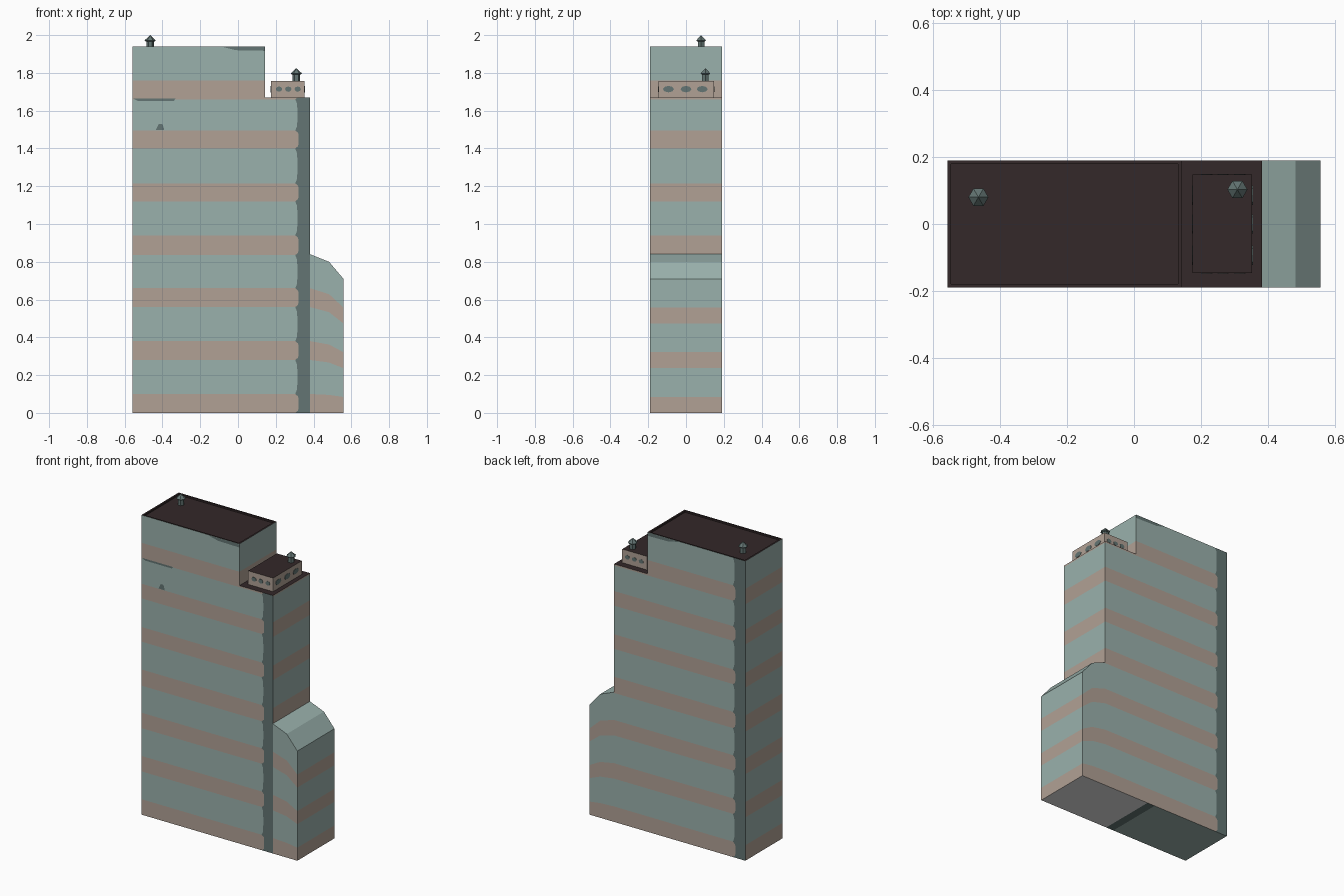
import bpy, bmesh, math
from mathutils import Vector, Matrix

if "Cube" in bpy.data.objects:
    bpy.data.objects.remove(bpy.data.objects["Cube"])


def make_material(name, rgb):
    lin = [((c / 255 + 0.055) / 1.055) ** 2.4 for c in rgb]
    m = bpy.data.materials.new(name)
    m.diffuse_color = (*lin, 1)
    m.use_nodes = True
    m.node_tree.nodes["Principled BSDF"].inputs["Base Color"].default_value = m.diffuse_color
    return m


MATS = [make_material("pale teal", (154, 177, 172)),
        make_material("dusty brown", (177, 161, 149)),
        make_material("dark teal", (99, 117, 115)),
        make_material("roof brown black", (51, 40, 41)),
        make_material("underside pale grey", (228, 228, 228))]
TEAL, BROWN, DARK, ROOF, GREY = range(5)

X0, X1, X2, X3 = -0.558, 0.143, 0.382, 0.558     # left, step, tower right, annex right
Y = 0.19
STEP, TOP, ANNEX = 1.67, 1.94, 0.84
BANDS = [0, 0.10, 0.28, 0.38, 0.56, 0.66, 0.835, 0.94, 1.12, 1.215, 1.40, 1.495, 1.66, 1.76, TOP]


def finish(bm, name):
    me = bpy.data.meshes.new(name)
    bmesh.ops.remove_doubles(bm, verts=bm.verts, dist=1e-5)
    bm.to_mesh(me)
    bm.free()
    for m in MATS:
        me.materials.append(m)
    ob = bpy.data.objects.new(name, me)
    bpy.context.collection.objects.link(ob)
    return ob


def face(bm, pts, out, mat):
    """Polygon whose normal points towards 'out'."""
    f = bm.faces.new([bm.verts.new(p) for p in pts])
    f.normal_update()
    if f.normal.dot(Vector(out)) < 0:
        f.normal_flip()
    f.material_index = mat


def wall_y(bm, y, a0, a1, b0, b1, z0, z1, mat):
    """Wall piece facing front or back; x runs a0..b0 at z0 and a1..b1 at z1."""
    face(bm, [(a0, y, z0), (b0, y, z0), (b1, y, z1), (a1, y, z1)], (0, y, 0), mat)


def wall_x(bm, x, z0, z1, mat, out):
    face(bm, [(x, -Y, z0), (x, Y, z0), (x, Y, z1), (x, -Y, z1)], (out, 0, 0), mat)


def flat(bm, x0, x1, z, mat, out=1, y=Y):
    face(bm, [(x0, -y, z), (x1, -y, z), (x1, y, z), (x0, y, z)], (0, 0, out), mat)


# Tower: banded walls with a scalloped dark corner strip
bm = bmesh.new()
for i, (lo, hi) in enumerate(zip(BANDS, BANDS[1:])):
    col = BROWN if i % 2 == 0 else TEAL
    bulge = 0.018 if col == BROWN else 0.011

    def edge(z):
        t = (z - lo) / (hi - lo)
        return 0.303 + bulge * (max(0, 1 - (2 * t - 1) ** 4)) ** 0.5

    cuts = [lo + (hi - lo) * k / 8 for k in range(9)]
    if lo < STEP < hi:
        cuts = sorted(cuts + [STEP])
    for z0, z1 in zip(cuts, cuts[1:]):
        e0, e1 = edge(z0), edge(z1)
        low = z1 <= STEP + 1e-6
        right = X2 if low else X1
        if low:
            wall_y(bm, -Y, X0, X0, e0, e1, z0, z1, col)
            wall_y(bm, -Y, e0, e1, X2, X2, z0, z1, DARK)
        else:
            wall_y(bm, -Y, X0, X0, X1, X1, z0, z1, col)
        b0, b1 = -0.166 - e0, -0.166 - e1
        wall_y(bm, Y, b0, b1, right, right, z0, z1, col)
        wall_y(bm, Y, X0, X0, b0, b1, z0, z1, DARK)
    # side walls
    wall_x(bm, X0, lo, hi, col, -1)
    if hi > ANNEX and lo < STEP:
        wall_x(bm, X2, max(lo, ANNEX), min(hi, STEP), col, 1)
    if hi > STEP:
        wall_x(bm, X1, max(lo, STEP), hi, col, 1)
# underside
flat(bm, X0, 0.0, 0, TEAL, -1)
flat(bm, 0.0, 0.055, 0, DARK, -1)
flat(bm, 0.055, X2, 0, GREY, -1)
finish(bm, "tower_walls")

# Roofs: low step, and upper roof with a thin sunken rim
bm = bmesh.new()
flat(bm, X1, X2, STEP, ROOF)
finish(bm, "lower_roof")
bm = bmesh.new()
flat(bm, X0, X1, TOP, ROOF)
inner = bm.faces[:]
bmesh.ops.inset_region(bm, faces=inner, thickness=0.011, use_boundary=True,
                       use_even_offset=True)
ext = bmesh.ops.extrude_face_region(bm, geom=inner)
bmesh.ops.translate(bm, verts=[v for v in ext["geom"] if isinstance(v, bmesh.types.BMVert)],
                    vec=(0, 0, -0.01))
bmesh.ops.delete(bm, geom=[f for f in inner if f.is_valid], context="FACES_ONLY")
for f in bm.faces:
    f.material_index = ROOF
finish(bm, "upper_roof")

# Annex with sloping shoulder; its bands follow the roof slope
bm = bmesh.new()
profile = [(X2, ANNEX), (0.482, 0.80), (X3, 0.71)]
levels = BANDS[:6] + [ANNEX]
for (xa, ta), (xb, tb) in zip(profile, profile[1:]):
    for i, (lo, hi) in enumerate(zip(levels, levels[1:])):
        col = BROWN if i % 2 == 0 else TEAL
        sa, sb = ta / ANNEX, tb / ANNEX
        for y in (-Y, Y):
            face(bm, [(xa, y, lo * sa), (xb, y, lo * sb), (xb, y, hi * sb), (xa, y, hi * sa)],
                 (0, y, 0), col)
        if xb == X3:
            wall_x(bm, X3, lo * sb, hi * sb, col, 1)
    face(bm, [(xa, -Y, ta), (xb, -Y, tb), (xb, Y, tb), (xa, Y, ta)], (0, 0, 1), TEAL)
flat(bm, X2, X3, 0, GREY, -1)
finish(bm, "annex")

# Penthouse box with dark roof
PX, PW, PD, PH = 0.264, 0.178, 0.294, 0.088
bm = bmesh.new()
bmesh.ops.create_cube(bm, size=1, matrix=Matrix.Translation((PX, 0.001, STEP + PH / 2))
                      @ Matrix.Diagonal((PW, PD, PH, 1)))
bm.normal_update()
for f in bm.faces:
    f.material_index = ROOF if f.normal.z > 0.5 else BROWN
finish(bm, "penthouse")


# Octagonal window plates on all four penthouse sides
def window(bm, pos, angle, w, h):
    m = (Matrix.Translation(pos) @ Matrix.Rotation(angle, 4, "Z")
         @ Matrix.Diagonal((w, 1, h, 1)) @ Matrix.Rotation(math.pi / 2, 4, "X"))
    bmesh.ops.create_cone(bm, cap_ends=True, segments=8, radius1=0.5, radius2=0.5,
                          depth=0.004, matrix=m)


bm = bmesh.new()
for s in (-1, 1):
    for x in (0.217, 0.266, 0.316):
        window(bm, (x, 0.001 + s * PD / 2, 1.714), 0, 0.034, 0.028)
    for y in (-0.093, 0.0, 0.086):
        window(bm, (PX + s * PW / 2, y, 1.714), math.pi / 2, 0.058, 0.034)
for f in bm.faces:
    f.material_index = DARK
finish(bm, "penthouse_windows")


# Roof vents: post, flared collar and pointed cap
def vent(name, x, y, base, tip):
    bm = bmesh.new()
    eave = tip - 0.028
    for z0, z1, r0, r1 in ((base, eave, 0.02, 0.02), (eave - 0.005, eave, 0.024, 0.03),
                           (eave, tip, 0.03, 0.0)):
        m = Matrix.Translation((x, y, (z0 + z1) / 2)) @ Matrix.Rotation(math.pi / 6, 4, "Z")
        bmesh.ops.create_cone(bm, cap_ends=True, segments=6, radius1=r0, radius2=r1,
                              depth=z1 - z0, matrix=m)
    for f in bm.faces:
        f.material_index = DARK
    finish(bm, name)


vent("upper_vent", -0.465, 0.08, TOP - 0.01, 2.0)
vent("penthouse_vent", 0.309, 0.103, STEP + PH, 1.825)

# Thin dark weather stains under the roof lines
bm = bmesh.new()
top_stain = [(-0.08, 1.937), (-0.01, 1.920), (X1, 1.917), (X1, 1.937)]
ledge_stain = [(-0.555, 1.664), (-0.53, 1.652), (-0.34, 1.652), (-0.33, 1.664)]
spot = [(-0.435, 1.497), (-0.39, 1.497), (-0.40, 1.53), (-0.42, 1.53)]
for side, pts in ((-1, top_stain), (1, top_stain), (-1, ledge_stain), (-1, spot)):
    face(bm, [(x, side * (Y + 0.001), z) for x, z in pts], (0, side, 0), DARK)
finish(bm, "wall_stains")
